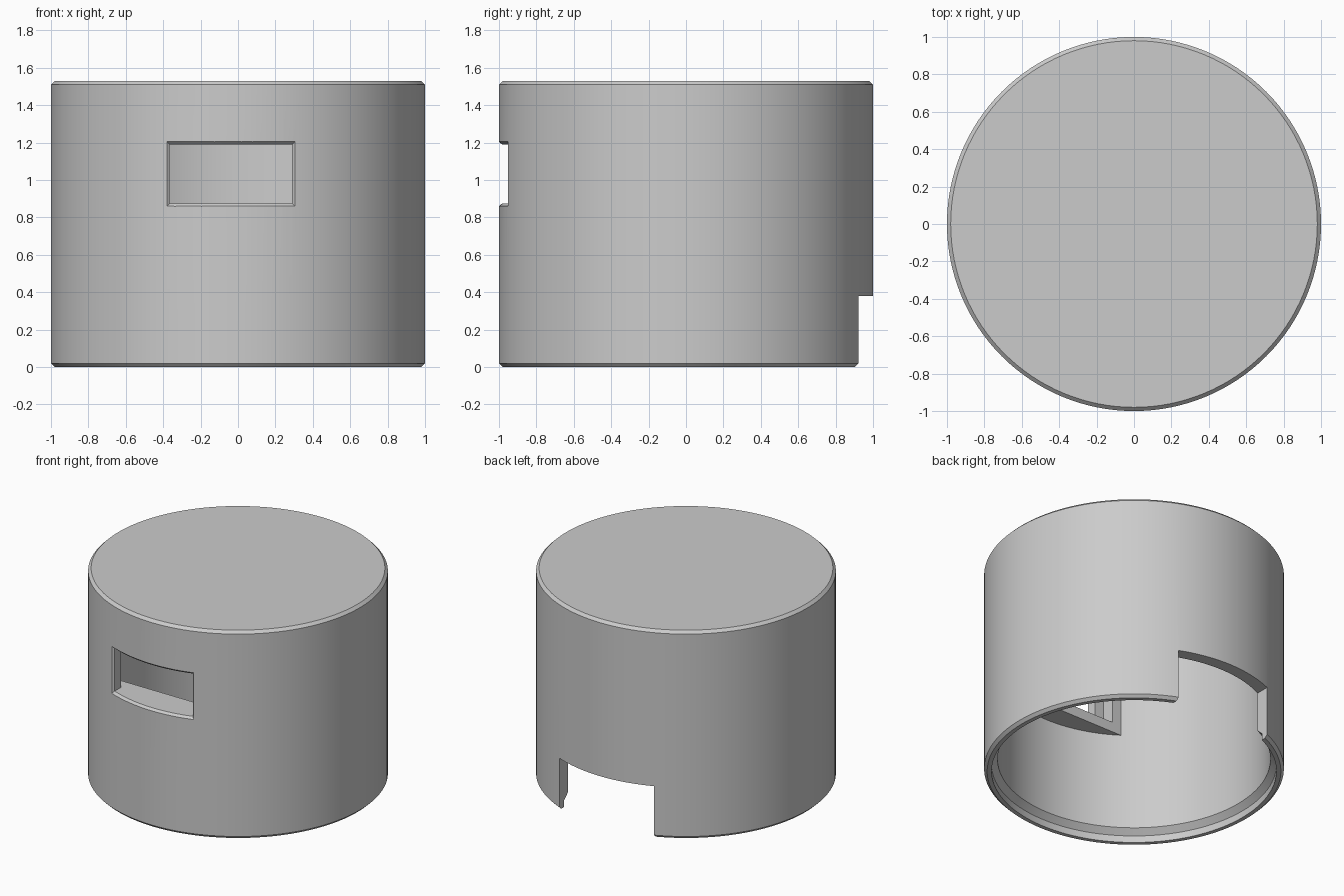
import bpy, bmesh, math

if "Cube" in bpy.data.objects:
    bpy.data.objects.remove(bpy.data.objects["Cube"], do_unlink=True)

SIDES = 128
grey = bpy.data.materials.new("plain grey")
grey.use_nodes = True
grey.diffuse_color = (0.6, 0.6, 0.6, 1)
grey.node_tree.nodes["Principled BSDF"].inputs["Base Color"].default_value = (0.6, 0.6, 0.6, 1)


def finish(name, bm):
    bmesh.ops.recalc_face_normals(bm, faces=bm.faces[:])
    mesh = bpy.data.meshes.new(name)
    bm.to_mesh(mesh)
    bm.free()
    mesh.materials.append(grey)
    obj = bpy.data.objects.new(name, mesh)
    bpy.context.scene.collection.objects.link(obj)
    return obj


def lathe(name, profile):
    """Closed turned solid; the first and last rings are capped."""
    bm = bmesh.new()
    rings = []
    for r, z in profile:
        angles = [math.tau * i / SIDES for i in range(SIDES)]
        rings.append([bm.verts.new((r * math.cos(a), r * math.sin(a), z)) for a in angles])
    for a, b in zip(rings, rings[1:]):
        for i in range(SIDES):
            j = (i + 1) % SIDES
            bm.faces.new((a[i], a[j], b[j], b[i]))
    bm.faces.new(rings[0])
    bm.faces.new(rings[-1])
    return finish(name, bm)


def box(name, x, y, z):
    bm = bmesh.new()
    bmesh.ops.create_cube(bm, size=1)
    for v in bm.verts:
        v.co = [lo + (c + 0.5) * (hi - lo) for c, (lo, hi) in zip(v.co, (x, y, z))]
    return finish(name, bm)


def curved_frustum(name, inner, outer, steps=24):
    """Flared cutter that follows the round wall; each end is (radius, x range, z range)."""
    bm = bmesh.new()
    columns = []
    for i in range(steps + 1):
        col = []
        for (r, xs, zs), order in ((inner, (0, 1)), (outer, (1, 0))):
            x = xs[0] + (xs[1] - xs[0]) * i / steps
            for k in order:
                col.append(bm.verts.new((x, -math.sqrt(r * r - x * x), zs[k])))
        columns.append(col)
    for a, b in zip(columns, columns[1:]):
        for k in range(4):
            n = (k + 1) % 4
            bm.faces.new((a[k], a[n], b[n], b[k]))
    bm.faces.new(columns[0])
    bm.faces.new(columns[-1])
    return finish(name, bm)


def combine(target, other, operation):
    mod = target.modifiers.new(other.name, 'BOOLEAN')
    mod.operation = operation
    mod.solver = 'EXACT'
    mod.object = other
    bpy.context.view_layer.update()
    graph = bpy.context.evaluated_depsgraph_get()
    mesh = bpy.data.meshes.new_from_object(target.evaluated_get(graph))
    target.modifiers.clear()
    target.data = mesh
    bpy.data.objects.remove(other, do_unlink=True)


# Hollow round cap with chamfered rims and a stepped lip inside the open bottom
cap = lathe("round_cap", [
    (0.91, 1.43), (0.91, 0.09), (0.95, 0.05), (0.95, 0.0), (0.98, 0.0),
    (1.0, 0.02), (1.0, 1.51), (0.98, 1.53)])

# Flat backing block behind the window, rounded to sit inside the wall
backing = lathe("backing_block", [(0.95, 0.8), (0.95, 1.28)])
combine(backing, box("backing_trim", (-2, 2), (-0.75, 2), (0, 2)), 'DIFFERENCE')
combine(cap, backing, 'UNION')

# Window tunnel, wider pocket behind it, and flared outer edge
combine(cap, box("window_hole", (-0.365, 0.29), (-1.2, -0.6), (0.875, 1.19)), 'DIFFERENCE')
combine(cap, box("window_pocket", (-0.44, 0.365), (-0.84, -0.6), (0.874, 1.191)), 'DIFFERENCE')
combine(cap, curved_frustum("window_flare",
        (0.983, (-0.365, 0.29), (0.875, 1.19)),
        (1.017, (-0.395, 0.32), (0.845, 1.22))), 'DIFFERENCE')

# Notch in the back of the rim
combine(cap, box("rear_notch", (-0.385, 0.385), (0.5, 1.2), (-0.1, 0.38)), 'DIFFERENCE')

# Smooth walls, crisp edges
bpy.ops.object.select_all(action='DESELECT')
cap.select_set(True)
bpy.context.view_layer.objects.active = cap
bpy.ops.object.shade_smooth_by_angle(angle=math.radians(25))
